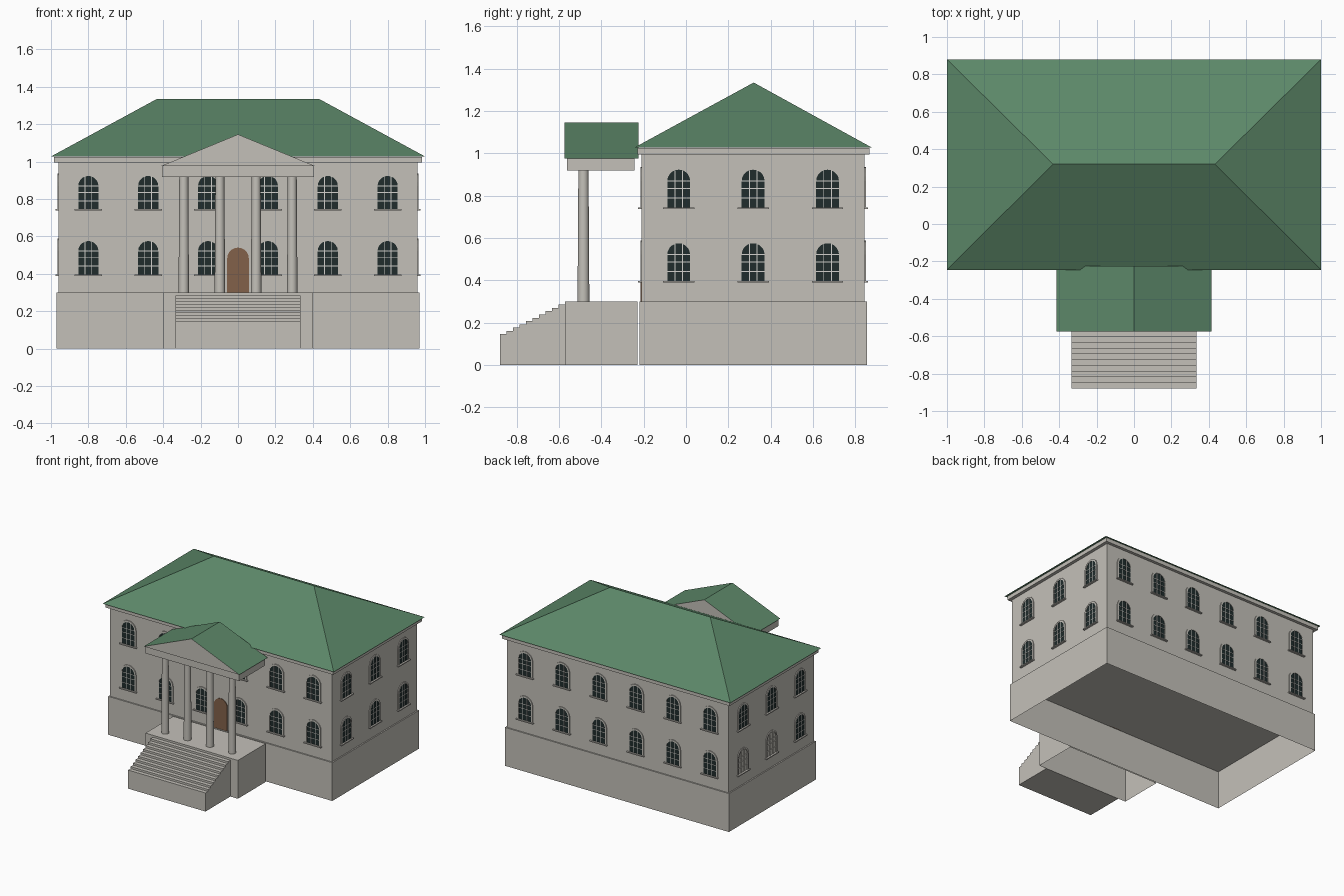
import bpy, bmesh, math
from mathutils import Vector

old = bpy.data.objects.get("Cube")
if old:
    bpy.data.objects.remove(old, do_unlink=True)


def material(name, r, g, b):
    m = bpy.data.materials.new(name)
    m.use_nodes = True
    m.diffuse_color = (r, g, b, 1)
    bsdf = next(n for n in m.node_tree.nodes if n.type == 'BSDF_PRINCIPLED')
    bsdf.inputs["Base Color"].default_value = (r, g, b, 1)
    return m


STONE = material("warm grey stone", 0.55, 0.53, 0.485)
GREEN = material("green roof", 0.107, 0.243, 0.14)
GLASS = material("dark glass", 0.014, 0.025, 0.025)
BAR = material("pale glazing bar", 0.66, 0.65, 0.62)
WOOD = material("brown door", 0.225, 0.12, 0.067)


def add_object(name, data):
    ob = bpy.data.objects.new(name, data)
    bpy.context.scene.collection.objects.link(ob)
    return ob


def finish(name, bm, *mats):
    bmesh.ops.recalc_face_normals(bm, faces=bm.faces)
    me = bpy.data.meshes.new(name)
    bm.to_mesh(me)
    bm.free()
    for m in mats:
        me.materials.append(m)
    return me


def add_prism(bm, pts, a, b, place, slot=0):
    """Extrude a 2D outline from depth a to depth b."""
    near = [bm.verts.new(place(u, v, a)) for u, v in pts]
    far = [bm.verts.new(place(u, v, b)) for u, v in pts]
    n = len(pts)
    faces = [bm.faces.new(near), bm.faces.new(far[::-1])]
    for i in range(n):
        j = (i + 1) % n
        faces.append(bm.faces.new((near[i], near[j], far[j], far[i])))
    for f in faces:
        f.material_index = slot
    return faces


def along_y(u, v, d):
    return Vector((u, d, v))


def along_x(u, v, d):
    return Vector((d, u, v))


def rect(u0, u1, v0, v1):
    return [(u0, v0), (u1, v0), (u1, v1), (u0, v1)]


def arch(half, v0, spring, steps=10):
    curve = [(half * math.cos(math.pi * i / steps),
              spring + half * math.sin(math.pi * i / steps)) for i in range(steps + 1)]
    return [(-half, v0), (half, v0)] + curve


def box(name, half_x, y0, y1, z0, z1, open_bottom=False):
    bm = bmesh.new()
    add_prism(bm, rect(-half_x, half_x, z0, z1), y0, y1, along_y)
    bmesh.ops.recalc_face_normals(bm, faces=bm.faces)
    if open_bottom:
        bmesh.ops.delete(bm, geom=[f for f in bm.faces if f.normal.z < -0.9],
                         context='FACES_ONLY')
    return add_object(name, finish(name, bm, STONE))


# Main block
X_WALL, Y_FRONT, Y_BACK, FLOOR = 0.96, -0.21, 0.845, 0.30
Y_MID = (Y_FRONT + Y_BACK) / 2
box("plinth", 0.97, -0.22, 0.855, 0, FLOOR, open_bottom=True)
box("walls", X_WALL, Y_FRONT, Y_BACK, FLOOR, 1.0)
box("cornice", 0.985, -0.23, 0.868, 0.995, 1.025)

# Hipped roof
bm = bmesh.new()
eave = [bm.verts.new((x, y, 1.027)) for x, y in rect(-1, 1, -0.245, 0.88)]
ridge = [bm.verts.new((x, 0.32, 1.335)) for x in (-0.433, 0.433)]
bm.faces.new(eave)
bm.faces.new((eave[0], eave[1], ridge[1], ridge[0]))
bm.faces.new((eave[2], eave[3], ridge[0], ridge[1]))
bm.faces.new((eave[1], eave[2], ridge[1]))
bm.faces.new((eave[3], eave[0], ridge[0]))
add_object("hipped_roof", finish("hipped_roof", bm, GREEN))

# Portico floor and entablature
box("porch_floor", 0.40, -0.573, -0.23, 0, FLOOR, open_bottom=True)
box("entablature", 0.405, -0.563, -0.243, 0.918, 0.978)

# Steps, solid down to the ground
STEPS, Y_STEP, RUN = 10, -0.88, 0.0307
profile = [(Y_STEP, 0)]
for i in range(STEPS):
    z = 0.145 + i * 0.0155
    profile += [(Y_STEP + i * RUN, z), (Y_STEP + (i + 1) * RUN, z)]
profile.append((Y_STEP + STEPS * RUN, 0))
bm = bmesh.new()
add_prism(bm, profile, -0.335, 0.335, along_x)
add_object("front_steps", finish("front_steps", bm, STONE))

# Gable over the portico: green slopes, stone ends and underside
bm = bmesh.new()
add_prism(bm, [(-0.414, 0.975), (0.414, 0.975), (0, 1.145)], -0.575, -0.225, along_y)
bmesh.ops.recalc_face_normals(bm, faces=bm.faces)
for f in bm.faces:
    f.material_index = 1 if f.normal.z > 0.1 else 0
add_object("portico_gable", finish("portico_gable", bm, STONE, GREEN))

# Tapered columns
for i, x in enumerate((-0.29, -0.097, 0.097, 0.29)):
    bpy.ops.mesh.primitive_cone_add(vertices=20, radius1=0.028, radius2=0.024, depth=0.62,
                                    location=(x, -0.485, 0.61))
    column = bpy.context.object
    column.name = f"column_{i + 1}"
    column.data.materials.append(STONE)
    bpy.ops.object.shade_smooth_by_angle()

# Arched door
bm = bmesh.new()
add_prism(bm, arch(0.058, FLOOR, 0.482), Y_FRONT, Y_FRONT - 0.006, along_y)
add_object("front_door", finish("front_door", bm, WOOD))


def window_mesh(name, glazed):
    """Arched window facing -y, with the bottom of its glass at the origin."""
    bm = bmesh.new()
    half, spring = 0.054, 0.125
    if glazed:
        add_prism(bm, arch(half, 0, spring), 0.001, -0.003, along_y, 1)
    # Raised surround
    inner, outer = arch(half, 0, spring), arch(half + 0.013, 0, spring)
    rings = [[bm.verts.new(along_y(u, v, d)) for u, v in pts]
             for pts, d in ((outer, 0.001), (outer, -0.006), (inner, -0.006), (inner, 0.001))]
    for a, b in zip(rings, rings[1:]):
        for i in range(1, len(a)):
            j = (i + 1) % len(a)
            bm.faces.new((a[i], a[j], b[j], b[i]))
    # Glazing bars
    slot = 2 if glazed else 0
    for u in (-0.018, 0.018):
        top = spring + math.sqrt(half ** 2 - u ** 2)
        add_prism(bm, rect(u - 0.002, u + 0.002, 0, top), 0, -0.005, along_y, slot)
    for v in (0.045, 0.09, spring):
        add_prism(bm, rect(-half, half, v - 0.002, v + 0.002), 0, -0.005, along_y, slot)
    # Sill
    add_prism(bm, rect(-0.074, 0.074, -0.007, 0.001), 0.001, -0.016, along_y)
    return finish(name, bm, STONE, GLASS, BAR)


glazed_window = window_mesh("glazed_window", True)
blind_window = window_mesh("blind_window", False)


def place_window(name, mesh, x, y, z, turn):
    ob = add_object(name, mesh)
    ob.location = (x, y, z)
    ob.rotation_euler.z = math.radians(turn)


# Two storeys of windows on all four walls
for storey, z in (("lower", 0.396), ("upper", 0.744)):
    for i in range(6):
        x = -0.8 + 0.32 * i
        place_window(f"{storey}_front_window_{i + 1}", glazed_window, x, Y_FRONT, z, 0)
        place_window(f"{storey}_back_window_{i + 1}", glazed_window, x, Y_BACK, z, 180)
    for i in range(3):
        y = Y_MID + (i - 1) * 0.352
        blind = storey == "lower" and i > 0
        place_window(f"{storey}_left_window_{i + 1}", glazed_window, X_WALL, y, z, 90)
        place_window(f"{storey}_right_window_{i + 1}",
                     blind_window if blind else glazed_window, -X_WALL, y, z, -90)
